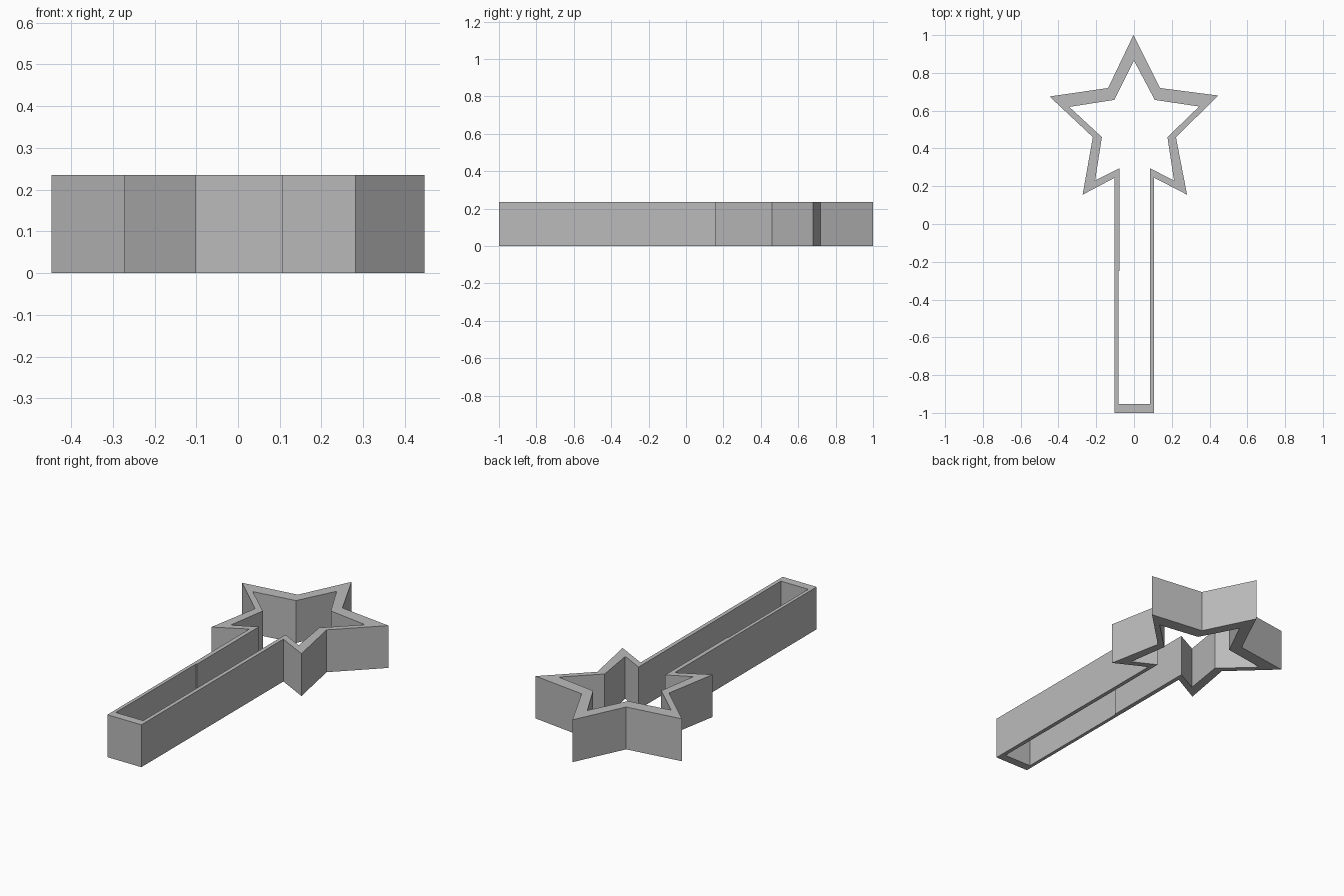
import bpy
import bmesh

HEIGHT = 0.235

# Remove the default cube if the scene has one
default_cube = bpy.data.objects.get("Cube")
if default_cube:
    bpy.data.objects.remove(default_cube, do_unlink=True)


def make_material(name, colour):
    material = bpy.data.materials.new(name)
    material.use_nodes = True
    material.diffuse_color = colour
    material.node_tree.nodes["Principled BSDF"].inputs["Base Color"].default_value = colour
    return material


def build_wall(name, profile, height, material):
    """Raise a closed, open-ended wall between paired outer and inner outlines."""
    bm = bmesh.new()
    rings = []
    for outer, inner in profile:
        rings.append([bm.verts.new((x, y, z))
                      for (x, y), z in ((outer, 0), (outer, height),
                                        (inner, height), (inner, 0))])
    # Join neighbouring cross-sections all the way round the loop
    for ring, following in zip(rings, rings[1:] + rings[:1]):
        for i in range(len(ring)):
            j = (i + 1) % len(ring)
            bm.faces.new((ring[i], ring[j], following[j], following[i]))
    # Merge shared outline points and make the normals face outward
    bmesh.ops.remove_doubles(bm, verts=bm.verts[:], dist=0.0005)
    bmesh.ops.recalc_face_normals(bm, faces=bm.faces[:])
    mesh = bpy.data.meshes.new(name)
    bm.to_mesh(mesh)
    bm.free()
    mesh.materials.append(material)
    wall = bpy.data.objects.new(name, mesh)
    bpy.context.collection.objects.link(wall)
    return wall


# Outer and inner outline points, clockwise from the top point of the star
star_right = [
    ((-0.003, 1.0), (0, 0.865)),
    ((0.137, 0.72), (0.11, 0.657)),
    ((0.447, 0.68), (0.345, 0.622)),
    ((0.222, 0.46), (0.177, 0.46)),
    ((0.281, 0.155), (0.212, 0.23)),
]
handle = [
    ((0.107, 0.245), (0.085, 0.295)),
    ((0.107, -1.0), (0.085, -0.953)),
    ((-0.102, -1.0), (-0.083, -0.953)),
    ((-0.102, -0.25), (-0.083, -0.25)),
    ((-0.102, -0.249), (-0.078, -0.249)),
    ((-0.102, 0.245), (-0.078, 0.295)),
]
star_left = [
    ((-0.272, 0.155), (-0.206, 0.23)),
    ((-0.218, 0.46), (-0.17, 0.46)),
    ((-0.447, 0.675), (-0.343, 0.62)),
    ((-0.137, 0.72), (-0.104, 0.657)),
]

grey = make_material("plain grey", (0.5, 0.5, 0.5, 1))
build_wall("star_wand_cutter", star_right + handle + star_left, HEIGHT, grey)
